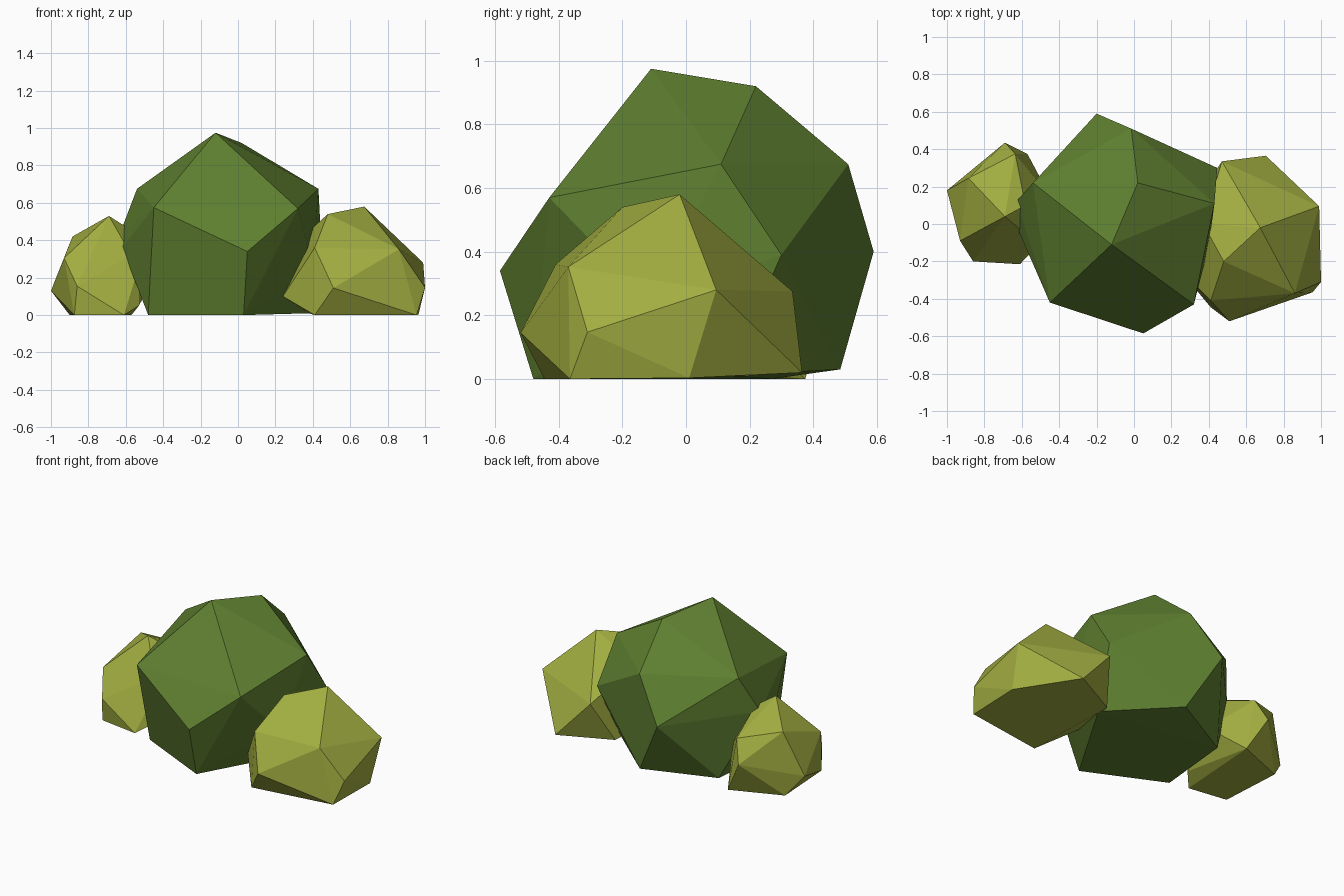
import bpy, bmesh


def material(name, rgb):
    m = bpy.data.materials.new(name)
    m.diffuse_color = (*rgb, 1)
    return m


def faceted_bush(name, corners, mat):
    """Flat-faced convex clump spanned by its corner points."""
    bm = bmesh.new()
    for c in corners:
        bm.verts.new(c)
    res = bmesh.ops.convex_hull(bm, input=bm.verts[:])
    loose = [v for v in bm.verts if not v.link_faces]
    bmesh.ops.delete(bm, geom=loose, context='VERTS')
    # merge nearly coplanar triangles into broad facets
    bmesh.ops.dissolve_limit(bm, angle_limit=0.06, verts=bm.verts[:], edges=bm.edges[:])
    bmesh.ops.recalc_face_normals(bm, faces=bm.faces[:])
    me = bpy.data.meshes.new(name)
    bm.to_mesh(me)
    bm.free()
    me.materials.append(mat)
    ob = bpy.data.objects.new(name, me)
    bpy.context.collection.objects.link(ob)
    return ob


dark = material("leaf green", (0.115, 0.215, 0.030))
light = material("yellow green", (0.36, 0.42, 0.052))

# large middle bush: crown, waist, then base corners
faceted_bush("middle_bush", [
    (-.12, -.11, .975), (.02, .22, .92), (.43, .11, .675), (-.54, .22, .675),
    (-.015, .51, .675), (-.45, -.42, .575), (.32, -.43, .57),
    (.05, -.585, .34), (-.2, .59, .40), (.445, .30, .39), (-.63, .12, .44),
    (-.62, -.03, .36), (.40, -.12, .25),
    (-.48, -.24, 0), (.03, -.48, 0), (.39, .13, .01), (0, .485, .03), (-.43, .27, 0),
], dark)

# right bush
faceted_bush("right_bush", [
    (.675, -.02, .58), (.48, -.2, .54), (.86, -.37, .352), (.41, -.41, .36),
    (.99, .095, .28), (.47, .335, .275), (.37, 0, .44),
    (1.0, -.31, .147), (.51, -.52, .145), (.24, -.24, .10),
    (.955, -.365, 0), (.41, -.445, 0), (.965, .01, .003), (.705, .365, .02), (.38, .2, .01),
], light)

# left bush
faceted_bush("left_bush", [
    (-.69, .04, .53), (-.885, .245, .42), (-.58, .1, .46), (-.635, .375, .36),
    (-.93, -.09, .305), (-.57, -.06, .32), (-.69, .435, .22),
    (-1.0, .18, .13), (-.86, -.2, .155), (-.53, -.08, .26), (-.45, .15, .2),
    (-.90, .245, 0), (-.875, -.175, 0), (-.61, -.215, 0), (-.53, -.13, .05), (-.57, .375, 0),
], light)
